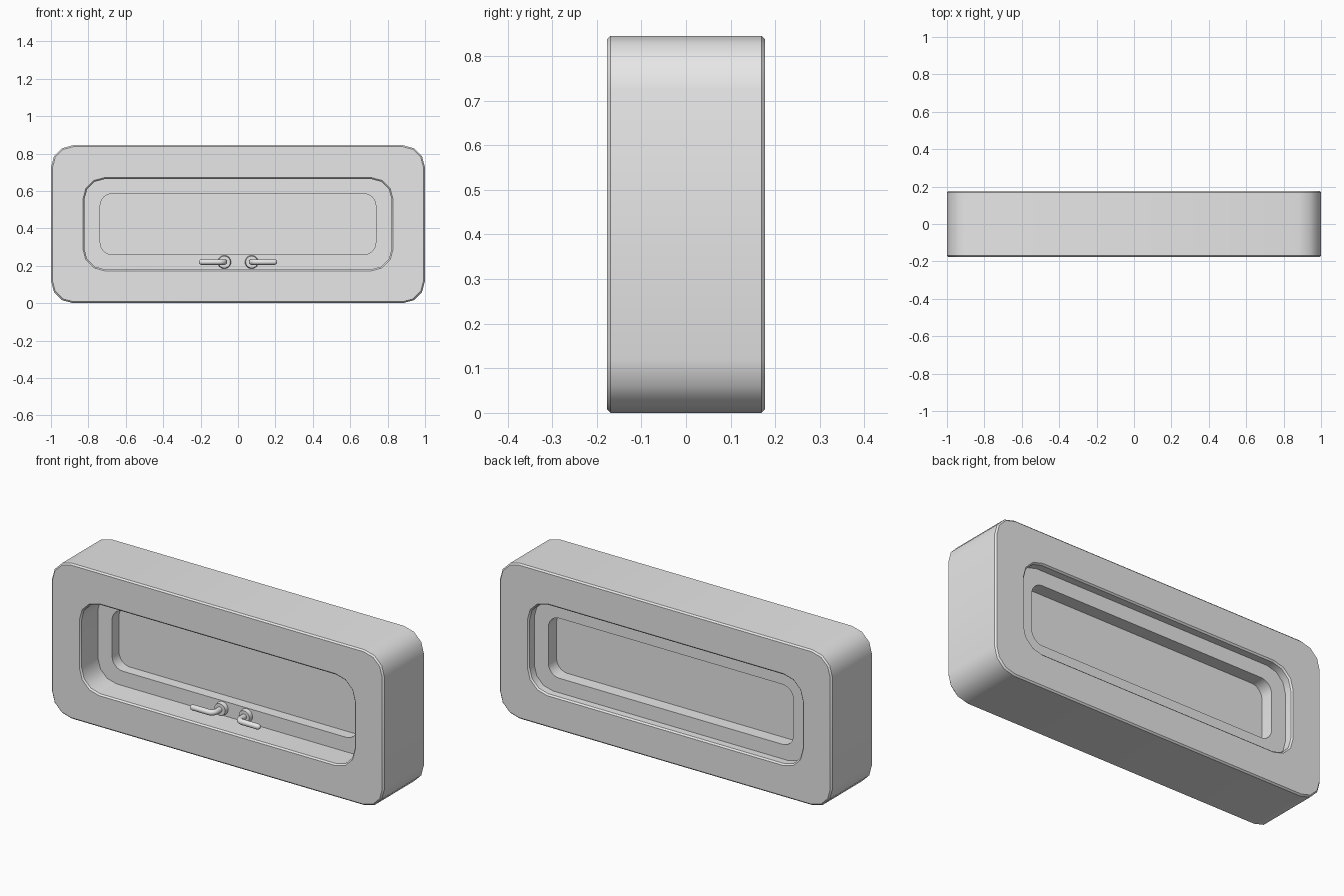
import bpy, bmesh, math
from mathutils import Matrix, Vector

if "Cube" in bpy.data.objects:
    bpy.data.objects.remove(bpy.data.objects["Cube"], do_unlink=True)

MID_Z = 0.4225

grey = bpy.data.materials.new("light_grey")
grey.use_nodes = True
grey.diffuse_color = (0.8, 0.8, 0.8, 1)
grey.node_tree.nodes["Principled BSDF"].inputs["Base Color"].default_value = (0.8, 0.8, 0.8, 1)


def finish(name, bm, angle=40):
    bmesh.ops.recalc_face_normals(bm, faces=bm.faces)
    mesh = bpy.data.meshes.new(name)
    bm.to_mesh(mesh)
    bm.free()
    mesh.materials.append(grey)
    obj = bpy.data.objects.new(name, mesh)
    bpy.context.collection.objects.link(obj)
    bpy.ops.object.select_all(action="DESELECT")
    obj.select_set(True)
    bpy.context.view_layer.objects.active = obj
    bpy.ops.object.shade_smooth_by_angle(angle=math.radians(angle))
    return obj


def rounded_loop(bm, half_w, half_h, radius, y, segments):
    """Rounded rectangle in the xz plane at depth y."""
    verts = []
    for corner, (sx, sz) in enumerate([(1, 1), (-1, 1), (-1, -1), (1, -1)]):
        for i in range(segments + 1):
            a = math.pi / 2 * (corner + i / segments)
            verts.append(bm.verts.new((sx * (half_w - radius) + radius * math.cos(a), y,
                                       MID_Z + sz * (half_h - radius) + radius * math.sin(a))))
    return verts


def bridge(bm, a, b):
    for i in range(len(a)):
        j = (i + 1) % len(a)
        bm.faces.new((a[i], a[j], b[j], b[i]))


def ring(name, sections, segments):
    """Closed frame swept through rounded rectangles (half_w, half_h, radius, y)."""
    bm = bmesh.new()
    loops = [rounded_loop(bm, *s, segments) for s in sections]
    for k, loop in enumerate(loops):
        bridge(bm, loop, loops[(k + 1) % len(loops)])
    return finish(name, bm)


# Thick outer surround with small chamfers on every rim
D, C = 0.1775, 0.008
ring("outer_frame", [
    (1 - C, MID_Z - C, 0.12 - C, -D), (1, MID_Z, 0.12, C - D),
    (1, MID_Z, 0.12, D - C), (1 - C, MID_Z - C, 0.12 - C, D),
    (0.83, 0.25, 0.12, D), (0.83 - C, 0.25 - C, 0.12 - C, D - C),
    (0.83 - C, 0.25 - C, 0.12 - C, C - D), (0.83, 0.25, 0.12, -D)], 3)

# Sash set into the opening
ring("inner_frame", [
    (0.85, 0.27, 0.13, -0.03), (0.85, 0.27, 0.13, 0.13),
    (0.737, 0.163, 0.065, 0.13), (0.737, 0.163, 0.065, -0.03)], 6)

# Pane
bm = bmesh.new()
front = rounded_loop(bm, 0.75, 0.175, 0.07, 0.03, 6)
back = rounded_loop(bm, 0.75, 0.175, 0.07, 0.06, 6)
bridge(bm, front, back)
bm.faces.new(front)
bm.faces.new(back)
finish("window_pane", bm)


def tube(name, path, radius, sides=16):
    """Round bar along a path lying in a horizontal plane, with domed ends."""
    bm = bmesh.new()
    pts = [Vector(p) for p in path]
    up = Vector((0, 0, 1))
    rings = []

    def section(centre, direction, r):
        side = direction.cross(up).normalized()
        rings.append([bm.verts.new(centre + r * (side * math.cos(t) + up * math.sin(t)))
                      for t in (2 * math.pi * i / sides for i in range(sides))])

    for i, p in enumerate(pts):
        d = (pts[min(i + 1, len(pts) - 1)] - pts[max(i - 1, 0)]).normalized()
        section(p, d, radius)
    for a in (30, 60, 80):
        a = math.radians(a)
        section(pts[-1] + d * radius * math.sin(a), d, radius * math.cos(a))
    for a, b in zip(rings, rings[1:]):
        bridge(bm, a, b)
    bm.faces.new(rings[0])
    bm.faces.new(rings[-1])
    return finish(name, bm, 50)


# Pair of lever handles, each with a round base
for side, s in (("left", 1), ("right", -1)):
    x, z = s * 0.073, 0.22
    bm = bmesh.new()
    bmesh.ops.create_cone(bm, cap_ends=True, segments=24, radius1=0.036, radius2=0.032,
                          depth=0.025, matrix=Matrix.Translation((x, -0.04, z))
                          @ Matrix.Rotation(math.pi / 2, 4, "X"))
    finish(side + "_handle_base", bm)
    bend = 0.028
    path = [(x, -0.04, z)]
    for i in range(7):
        a = math.pi / 2 * i / 6
        path.append((x + s * bend * (1 - math.cos(a)), -0.08 - bend * math.sin(a), z))
    path.append((s * 0.195, -0.08 - bend, z))
    tube(side + "_handle_lever", path, 0.015)
